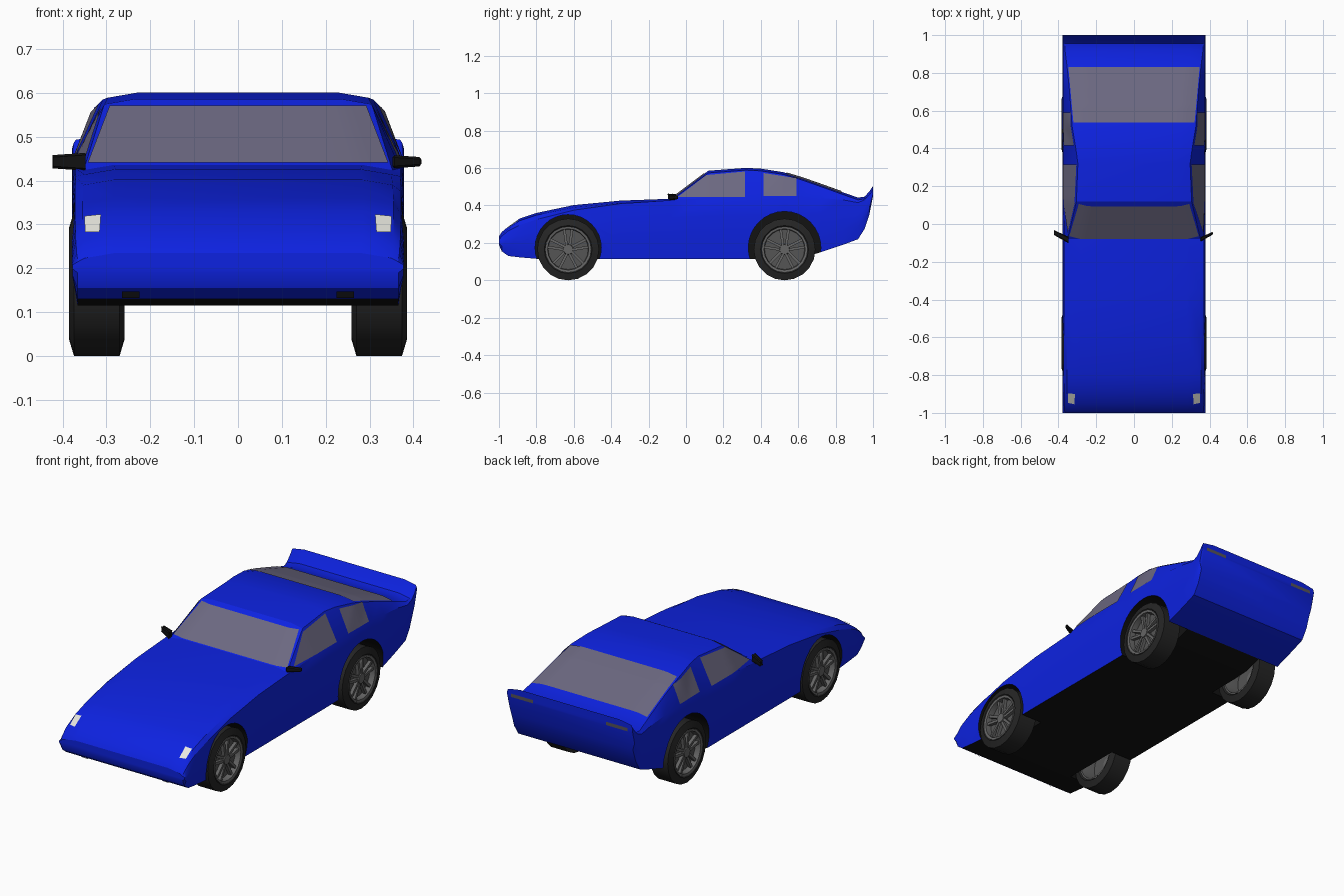
import bpy, bmesh, math
from mathutils import Matrix, Vector
from mathutils.bvhtree import BVHTree

if "Cube" in bpy.data.objects:
    bpy.data.objects.remove(bpy.data.objects["Cube"])


def material(name, r, g, b):
    m = bpy.data.materials.new(name)
    m.diffuse_color = (r, g, b, 1)
    m.use_nodes = True
    m.node_tree.nodes["Principled BSDF"].inputs["Base Color"].default_value = m.diffuse_color
    return m


BLUE = material("blue_paint", 0.004, 0.016, 0.75)
BLACK = material("black_trim", 0.006, 0.006, 0.006)
TYRE = material("tyre_rubber", 0.018, 0.018, 0.018)
RIM = material("rim_grey", 0.13, 0.13, 0.13)
DISC = material("disc_grey", 0.09, 0.09, 0.09)
GLASS = material("tinted_glass", 0.15, 0.14, 0.22)
LAMP = material("lamp_white", 0.8, 0.8, 0.74)
DARK = material("dark_lamp", 0.02, 0.02, 0.024)
TAIL = material("tail_lamp", 0.09, 0.085, 0.10)


def make(name, bm, mats, smooth=None):
    me = bpy.data.meshes.new(name)
    bm.to_mesh(me)
    bm.free()
    for m in mats:
        me.materials.append(m)
    ob = bpy.data.objects.new(name, me)
    bpy.context.collection.objects.link(ob)
    if smooth:
        shade(ob, smooth)
    return ob


def activate(ob):
    bpy.ops.object.select_all(action='DESELECT')
    ob.select_set(True)
    bpy.context.view_layer.objects.active = ob


def shade(ob, deg):
    activate(ob)
    bpy.ops.object.shade_smooth_by_angle(angle=math.radians(deg))


# Body: cross-sections lofted from nose to tail
# y, bottom z, belt z, belt half width, roof edge half width, top z
STATIONS = [
    (-1.00, .19, .215, .365, .350, .235),
    (-.985, .155, .235, .368, .352, .258),
    (-.95, .13, .265, .370, .355, .287),
    (-.89, .123, .295, .370, .355, .330),
    (-.80, .115, .325, .372, .355, .360),
    (-.60, .115, .375, .372, .353, .402),
    (-.35, .115, .410, .370, .350, .426),
    (-.08, .115, .428, .370, .352, .436),
    (.12, .115, .440, .373, .305, .586),
    (.32, .115, .440, .373, .297, .601),
    (.40, .115, .440, .374, .308, .597),
    (.52, .115, .440, .376, .328, .578),
    (.62, .120, .440, .377, .335, .548),
    (.72, .150, .440, .377, .343, .513),
    (.84, .190, .430, .377, .355, .470),
    (.92, .220, .415, .377, .365, .442),
    (.955, .275, .430, .377, .367, .447),
    (.98, .350, .455, .377, .370, .475),
    (1.0, .450, .485, .375, .370, .505),
]
bm = bmesh.new()
rings = []
for y, zb, zs, ws, wr, zt in STATIONS:
    half = [(.366, zb), (.377, zb + .35 * (zs - zb)), (.378, zb + .7 * (zs - zb)),
            (ws, zs), (wr, zt - .012), (wr - .07, zt)]
    pts = half + [(-x, z) for x, z in reversed(half)]
    rings.append([bm.verts.new((x, y, z)) for x, z in pts])
for a, b in zip(rings, rings[1:]):
    for i in range(12):
        j = (i + 1) % 12
        bm.faces.new((a[i], a[j], b[j], b[i]))
bm.faces.new(rings[0])
bm.faces.new(rings[-1])
bmesh.ops.recalc_face_normals(bm, faces=bm.faces)
bm.normal_update()
for f in bm.faces:
    # black underside
    if f.normal.z < -.9 and f.calc_center_median().y < .7:
        f.material_index = 1
tree = BVHTree.FromBMesh(bm)
body = make("body", bm, [BLUE, BLACK])

# Wheel arches cut into the body
WHEELS = [("front", -.63, .177), ("rear", .527, .194)]
for pos, y, r in WHEELS:
    for s in (-1, 1):
        bm = bmesh.new()
        bmesh.ops.create_cone(bm, cap_ends=True, segments=32, radius1=r, radius2=r, depth=.3,
                              matrix=Matrix.Translation((s * .39, y, .174)) @ Matrix.Rotation(math.pi / 2, 4, 'Y'))
        for f in bm.faces:
            f.material_index = 1
        cutter = make("arch_cutter", bm, [BLUE, BLACK])
        cutter.hide_render = True
        mod = body.modifiers.new("arch", 'BOOLEAN')
        mod.operation, mod.solver, mod.object = 'DIFFERENCE', 'EXACT', cutter
        activate(body)
        bpy.ops.object.modifier_apply(modifier=mod.name)
        bpy.data.objects.remove(cutter)
shade(body, 28)


# Thin plates projected on the body: windows and lamps
def plate(name, mat, axis, start, quad, n):
    bm = bmesh.new()
    a, b, c, d = [Vector(p) for p in quad]
    direction = Vector((0, 0, 0))
    direction[axis] = -math.copysign(1, start)
    grid = []
    for i in range(n + 1):
        row = []
        for j in range(n + 1):
            u, v = i / n, j / n
            p = list(a.lerp(b, u).lerp(d.lerp(c, u), v))
            p.insert(axis, start)
            hit, nor, _, _ = tree.ray_cast(Vector(p), direction)
            row.append(bm.verts.new(hit + nor * .004) if hit else None)
        grid.append(row)
    for i in range(n):
        for j in range(n):
            q = (grid[i][j], grid[i + 1][j], grid[i + 1][j + 1], grid[i][j + 1])
            if all(q):
                f = bm.faces.new(q)
                f.normal_update()
                if f.normal.dot(direction) > 0:
                    f.normal_flip()
    return make(name, bm, [mat], 30)


plate("windshield", GLASS, 1, -2, [(-.342, .438), (.342, .438), (.292, .568), (-.292, .568)], 24)
plate("rear_window", GLASS, 2, 2, [(-.32, .535), (.32, .535), (.347, .83), (-.347, .83)], 24)
for s, side in ((-1, "left"), (1, "right")):
    plate(side + "_door_window", GLASS, 0, 2 * s,
          [(-.045, .443), (.315, .443), (.315, .58), (.11, .561)], 12)
    plate(side + "_quarter_window", GLASS, 0, 2 * s,
          [(.415, .45), (.59, .45), (.59, .545), (.415, .572)], 8)
    plate(side + "_headlight", LAMP, 1, -2,
          [(s * .315, .28), (s * .348, .28), (s * .35, .316), (s * .312, .32)], 4)
    plate(side + "_front_marker", DARK, 1, -2,
          [(s * .225, .135), (s * .265, .135), (s * .265, .15), (s * .225, .15)], 4)
    plate(side + "_tail_light", TAIL, 1, 2,
          [(s * .22, .455), (s * .35, .455), (s * .35, .473), (s * .22, .473)], 4)


# Wheels: lathed tyre, open rim barrel, paired spokes
def lathe(bm, prof, n, closed=False, mat=0):
    rows = [[bm.verts.new((x, r * math.sin(2 * math.pi * k / n), r * math.cos(2 * math.pi * k / n)))
             for k in range(n)] for x, r in prof]
    for a, b in zip(rows, rows[1:] + rows[:1] if closed else rows[1:]):
        for k in range(n):
            m = (k + 1) % n
            bm.faces.new((a[k], b[k], b[m], a[m])).material_index = mat


bm = bmesh.new()
lathe(bm, [(-.063, .128), (-.052, .165), (.052, .165), (.063, .128), (.055, .12), (-.055, .12)], 20, True)
bmesh.ops.recalc_face_normals(bm, faces=bm.faces)
tyre = make("tyre", bm, [TYRE], 30)

bm = bmesh.new()
lathe(bm, [(.05, .121), (.061, .121), (.059, .11), (.03, .107), (-.056, .112), (-.056, .12)], 20)
lathe(bm, [(.028, .108), (.028, .01)], 20, mat=1)
bmesh.ops.create_cone(bm, cap_ends=True, segments=12, radius1=.03, radius2=.026, depth=.03,
                      matrix=Matrix.Translation((.04, 0, 0)) @ Matrix.Rotation(math.pi / 2, 4, 'Y'))
for k in range(5):
    for t in (-1, 1):
        bmesh.ops.create_cube(bm, size=1, matrix=Matrix.Rotation(k * 2 * math.pi / 5, 4, 'X')
                              @ Matrix.Translation((.041, t * .015, .066))
                              @ Matrix.Rotation(-t * .15, 4, 'X')
                              @ Matrix.Diagonal((.018, .014, .09, 1)))
rim = make("rim", bm, [RIM, DISC], 30)

for src in (tyre, rim):
    for pos, y, r in WHEELS:
        for s, side in ((-1, "left"), (1, "right")):
            ob = bpy.data.objects.new(f"{pos}_{side}_{src.name}", src.data)
            ob.location = (s * .322, y, .165)
            ob.rotation_euler.z = 0 if s > 0 else math.pi
            bpy.context.collection.objects.link(ob)
for src in (tyre, rim):
    bpy.data.objects.remove(src)

# Door mirrors: small tapered pods
for s, side in ((-1, "left"), (1, "right")):
    bm = bmesh.new()
    bmesh.ops.create_cube(bm, size=1)
    for v in bm.verts:
        x, y, z = v.co + Vector((.5, 0, 0))
        taper = 1 if x < .5 else .7
        v.co = (s * (.352 + .066 * x), -.082 + .034 * x + y * .022 * taper, .443 + z * .03 * taper)
    bmesh.ops.bevel(bm, geom=bm.edges[:], offset=.005, segments=1, affect='EDGES')
    bmesh.ops.recalc_face_normals(bm, faces=bm.faces)
    make(side + "_mirror", bm, [BLACK])
